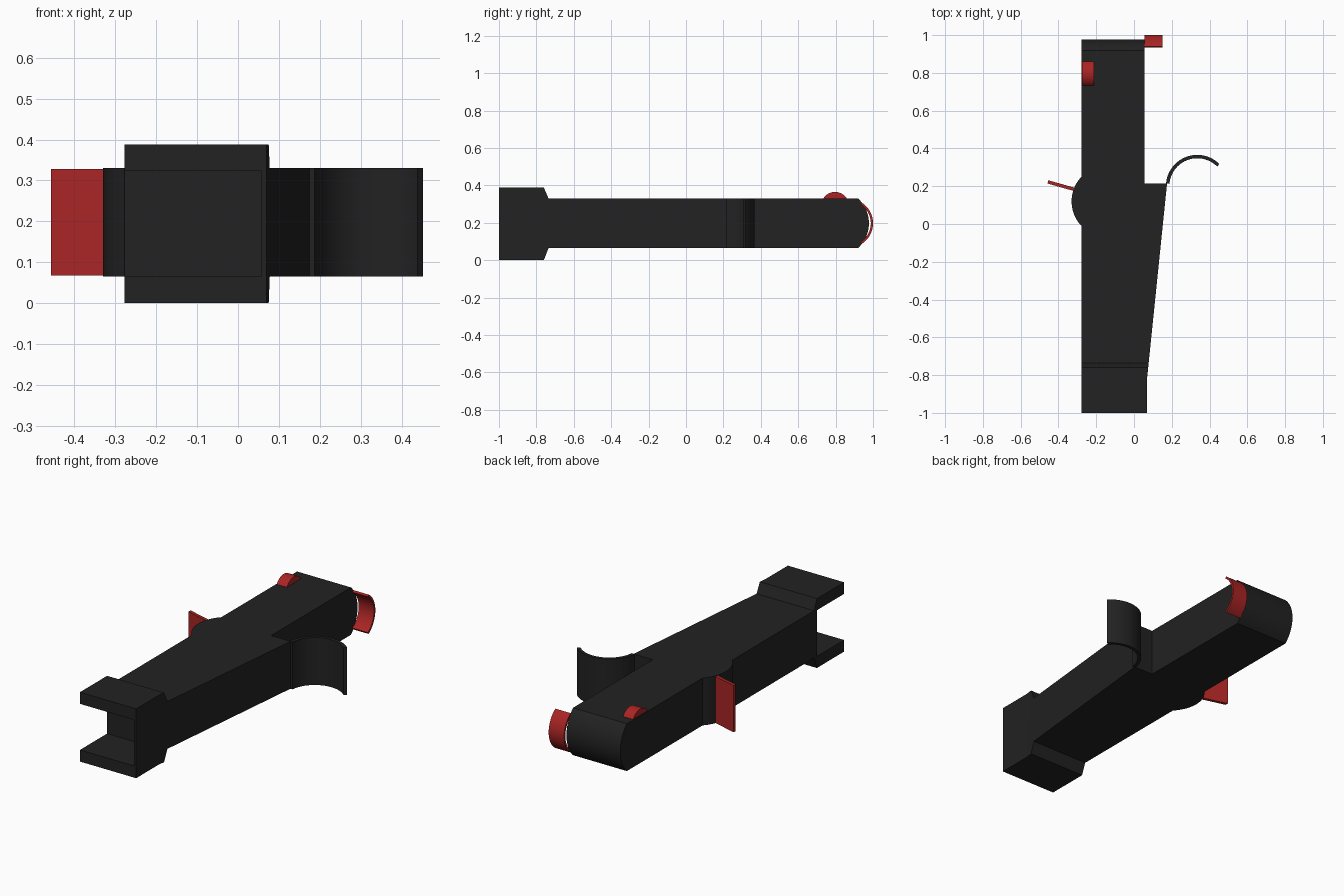
import bpy, bmesh
from math import sin, cos, pi, radians, asin
from mathutils import Vector

if "Cube" in bpy.data.objects:
    bpy.data.objects.remove(bpy.data.objects["Cube"])


def material(name, colour):
    m = bpy.data.materials.new(name)
    m.diffuse_color = (*colour, 1)
    m.use_nodes = True
    m.node_tree.nodes["Principled BSDF"].inputs["Base Color"].default_value = m.diffuse_color
    return m


BLACK = material("matte_black", (0.016, 0.016, 0.016))
RED = material("red", (0.40, 0.018, 0.018))


def arc(cx, cy, r, a0, a1, n=24):
    return [(cx + r * cos(a0 + (a1 - a0) * i / n),
             cy + r * sin(a0 + (a1 - a0) * i / n)) for i in range(n + 1)]


def prism(name, pts, axis, lo, hi, mat):
    """Extrude a closed profile: (x, y) along z, or (y, z) along x."""
    place = (lambda p, d: (p[0], p[1], d)) if axis == "z" else (lambda p, d: (d, p[0], p[1]))
    bm = bmesh.new()
    face = bm.faces.new([bm.verts.new(place(p, lo)) for p in pts])
    ext = bmesh.ops.extrude_face_region(bm, geom=[face])
    verts = [v for v in ext["geom"] if isinstance(v, bmesh.types.BMVert)]
    bmesh.ops.translate(bm, verts=verts, vec=Vector(place((0, 0), hi - lo)))
    bmesh.ops.recalc_face_normals(bm, faces=bm.faces)
    me = bpy.data.meshes.new(name)
    bm.to_mesh(me)
    bm.free()
    ob = bpy.data.objects.new(name, me)
    bpy.context.collection.objects.link(ob)
    me.materials.append(mat)
    return ob


def activate(ob):
    bpy.ops.object.select_all(action="DESELECT")
    ob.select_set(True)
    bpy.context.view_layer.objects.active = ob


def boolean(ob, cutter, op):
    mod = ob.modifiers.new(op.lower(), "BOOLEAN")
    mod.object, mod.operation, mod.solver = cutter, op, "EXACT"
    cutter.hide_render = True
    activate(ob)
    bpy.ops.object.modifier_apply(modifier=mod.name)
    bpy.data.objects.remove(cutter)


def smooth(ob):
    activate(ob)
    bpy.ops.object.shade_smooth_by_angle(angle=radians(25))


Z0, Z1, ZM = 0.065, 0.33, 0.1975

# Body: plan outline (with side bulge) intersected with the side outline
half = asin(0.13 / 0.1885)
plan = [(-0.278, -1.1), (0.07, -1.1), (0.07, -0.81), (0.175, 0.215), (0.055, 0.215), (0.055, 1.1),
        (-0.278, 1.1)] + arc(-0.142, 0.12, 0.1885, pi - half, pi + half)
body = prism("body", plan, "z", -0.1, 0.5, BLACK)

tip = asin(0.1325 / 0.18)
side = [(-1, 0.388), (-1, 0), (-0.76, 0), (-0.735, Z0)] \
    + arc(0.798, ZM, 0.18, -tip, tip) + [(-0.735, Z1), (-0.76, 0.388)]
boolean(body, prism("side_outline", side, "x", -0.6, 0.6, BLACK), "INTERSECT")

# Head slot, open to the front and left
slot = [(-1.1, Z0), (-0.76, Z0), (-0.76, 0.323), (-1.1, 0.323)]
boolean(body, prism("head_slot", slot, "x", -0.6, 0.058, BLACK), "DIFFERENCE")
smooth(body)

# Curved hook on the right
a0, a1 = radians(175), radians(45)
hook = prism("hook", arc(0.335, 0.2, 0.166, a0, a1, 32) + arc(0.335, 0.2, 0.148, a1, a0, 32),
             "z", Z0, Z1, BLACK)
smooth(hook)

# Red lever on the left bulge
lever = prism("lever", [(-0.456, 0.232), (-0.457, 0.214), (-0.312, 0.173), (-0.307, 0.190)],
              "z", 0.067, 0.328, RED)

# Red thumb wheel on top
b = asin(0.063 / 0.074)
wheel = prism("thumb_wheel", arc(0.797, 0.291, 0.074, pi / 2 - b, pi / 2 + b, 20),
              "x", -0.275, -0.212, RED)
smooth(wheel)

# Red curved tab at the far end
c = asin(0.11 / 0.131)
tab = prism("end_tab", arc(0.869, ZM, 0.131, -c, c) + arc(0.869, ZM, 0.119, c, -c),
            "x", 0.055, 0.15, RED)
smooth(tab)
